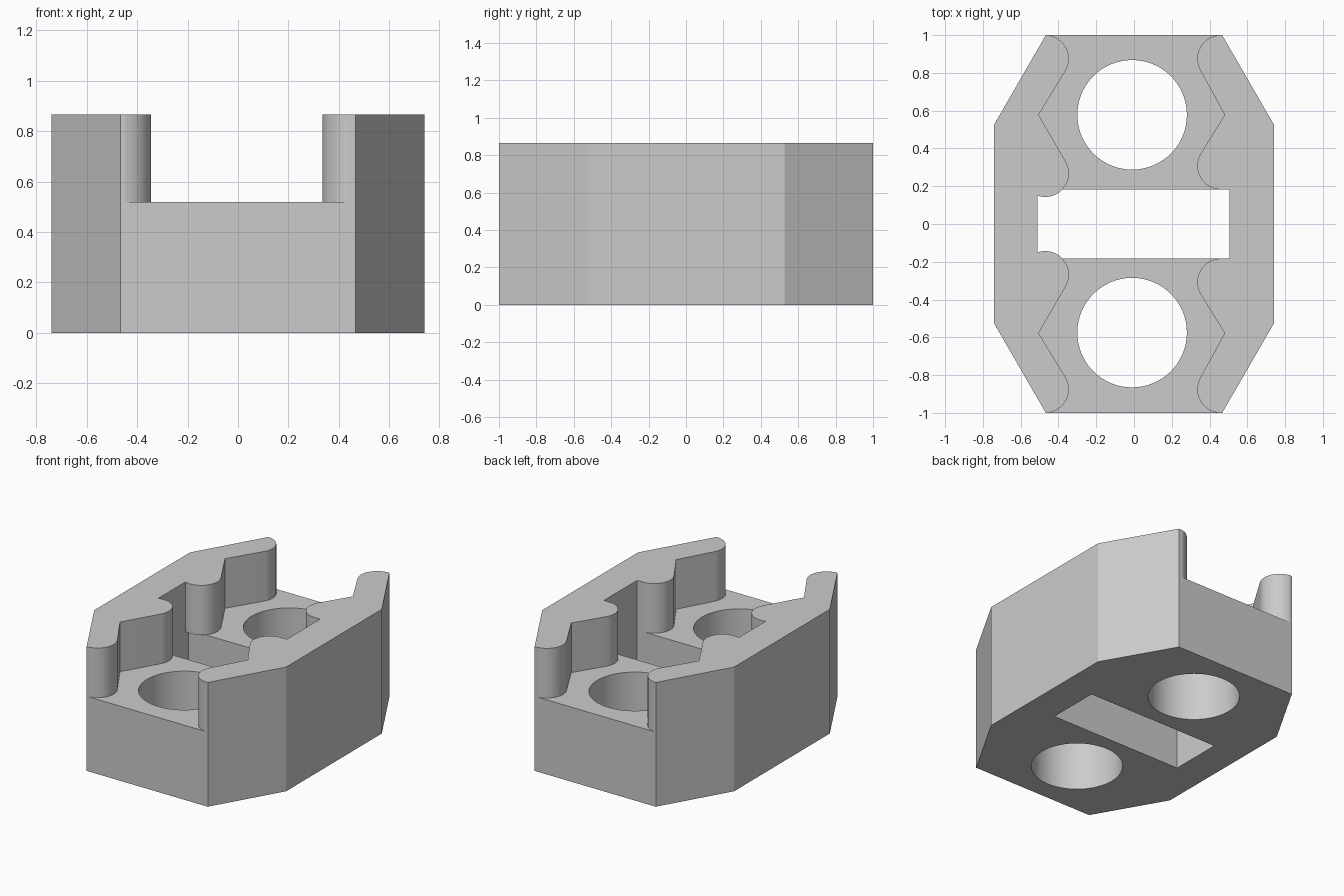
import bpy, bmesh
from math import cos, sin, radians

if "Cube" in bpy.data.objects:
    bpy.data.objects.remove(bpy.data.objects["Cube"])

HEIGHT, FLOOR = 0.866, 0.52
LOBE_R = 0.125
SLOT_Y = 0.183

grey = bpy.data.materials.new("plain grey")
grey.use_nodes = True
colour = (0.6, 0.6, 0.6, 1)
grey.diffuse_color = colour
grey.node_tree.nodes["Principled BSDF"].inputs["Base Color"].default_value = colour


def prism(name, outline, z0, z1):
    """Closed solid from a flat outline."""
    bm = bmesh.new()
    face = bm.faces.new([bm.verts.new((x, y, z0)) for x, y in outline])
    top = bmesh.ops.extrude_face_region(bm, geom=[face])["geom"]
    bmesh.ops.translate(bm, vec=(0, 0, z1 - z0),
                        verts=[v for v in top if isinstance(v, bmesh.types.BMVert)])
    bmesh.ops.recalc_face_normals(bm, faces=bm.faces)
    mesh = bpy.data.meshes.new(name)
    bm.to_mesh(mesh)
    bm.free()
    mesh.materials.append(grey)
    obj = bpy.data.objects.new(name, mesh)
    bpy.context.collection.objects.link(obj)
    return obj


def arc(cx, cy, r, start, end, steps, side=1):
    angles = [radians(start + (end - start) * i / steps) for i in range(steps + 1)]
    return [(cx + side * r * cos(a), cy + r * sin(a)) for a in angles]


def wall_quarter(side, lobe_x, apex_x, inner_y, inner_angle):
    """Wall edge from the slot out to the end: lobe, notch, lobe."""
    outer = arc(lobe_x, 0.875, LOBE_R, -30, 80, 14, side)
    return (arc(lobe_x, inner_y, LOBE_R, -inner_angle, 30, 16, side)
            + [(apex_x, 0.578)] + outer + [(outer[-1][0], 1.1)])


def flip_y(points):
    return [(x, -y) for x, y in points]


# Solid block with chamfered corners
quarter = [(0.74, 0.527), (0.467, 1)]
half = quarter + [(-x, y) for x, y in reversed(quarter)]
body = prism("clip_body", half + flip_y(reversed(half)), 0, HEIGHT)

# Channel between the two lobed walls
right = [(0.505, SLOT_Y)] + wall_quarter(-1, 0.46, 0.48, SLOT_Y + LOBE_R, 90)
left = wall_quarter(1, -0.47, -0.505, 0.268, 109)
channel = (right + left[::-1] + flip_y(left) + flip_y(right[::-1]))
cutters = [prism("channel_cutter", channel, FLOOR, 1.1)]

# Cross slot through the floor, below the lobes
x0, x1 = left[0][0], right[0][0]
slot = [(x0, -SLOT_Y), (x1, -SLOT_Y), (x1, SLOT_Y), (x0, SLOT_Y)]
cutters.append(prism("slot_cutter", slot, -0.2, FLOOR))

# Two round through holes
for y in (-0.575, 0.578):
    cutters.append(prism("hole_cutter", arc(-0.01, y, 0.29, 0, 360, 64)[:-1], -0.2, 0.7))

# Cut the block and discard the cutters
bpy.ops.object.select_all(action="DESELECT")
bpy.context.view_layer.objects.active = body
body.select_set(True)
for cutter in cutters:
    cutter.hide_render = True
    mod = body.modifiers.new("cut", "BOOLEAN")
    mod.operation = "DIFFERENCE"
    mod.solver = "EXACT"
    mod.object = cutter
    bpy.ops.object.modifier_apply(modifier=mod.name)
    bpy.data.objects.remove(cutter)

bpy.ops.object.shade_smooth_by_angle(angle=radians(25))
